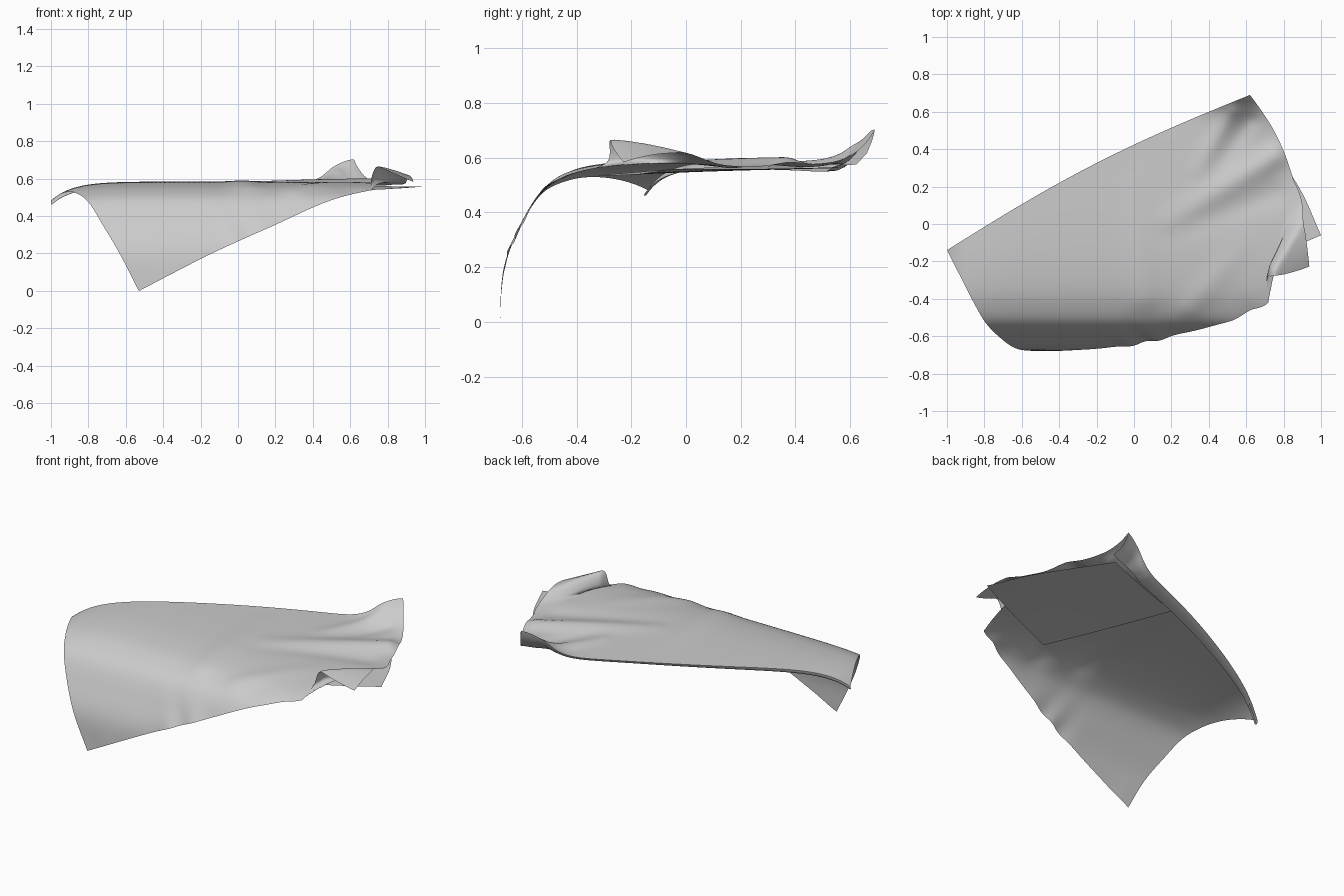
import bpy, bmesh, math
from mathutils import Vector

cube = bpy.data.objects.get("Cube")
if cube:
    bpy.data.objects.remove(cube)

grey = bpy.data.materials.new("plain grey cloth")
grey.use_nodes = True
COLOUR = (0.6, 0.6, 0.6, 1)
grey.diffuse_color = COLOUR
grey.node_tree.nodes["Principled BSDF"].inputs["Base Color"].default_value = COLOUR


def clamp(value):
    return max(0.0, min(1.0, value))


def curve(t, keys):
    """Smooth curve through rows of (parameter, value, value...)."""
    t = max(keys[0][0], min(keys[-1][0], t))
    i = 0
    while i < len(keys) - 2 and t > keys[i + 1][0]:
        i += 1
    points = [Vector(k[1:]) for k in keys]
    span = keys[i + 1][0] - keys[i][0]

    def slope(j):
        lo, hi = max(j - 1, 0), min(j + 1, len(keys) - 1)
        return (points[hi] - points[lo]) / (keys[hi][0] - keys[lo][0])

    f = (t - keys[i][0]) / span
    g = 1 - f
    return (points[i] * (g * g * (1 + 2 * f)) + points[i + 1] * (f * f * (3 - 2 * f))
            + slope(i) * (span * f * g * g) - slope(i + 1) * (span * f * f * g))


def make_object(name, rows):
    """Skin rows of points as one smooth sheet."""
    bm = bmesh.new()
    grid = [[bm.verts.new(p) for p in row] for row in rows]
    for near, far in zip(grid, grid[1:]):
        for i in range(len(near) - 1):
            bm.faces.new((near[i], near[i + 1], far[i + 1], far[i]))
    mesh = bpy.data.meshes.new(name)
    bm.to_mesh(mesh)
    bm.free()
    mesh.materials.append(grey)
    obj = bpy.data.objects.new(name, mesh)
    bpy.context.collection.objects.link(obj)
    bpy.ops.object.select_all(action="DESELECT")
    obj.select_set(True)
    bpy.context.view_layer.objects.active = obj
    bpy.ops.object.shade_smooth_by_angle(angle=math.radians(50))
    return obj


# Flat rectangle of cloth, before draping
HANG = Vector((-0.53, -1.06))
ALONG = Vector((1.62, 0.83))
ACROSS = Vector((-0.47, 0.92))
LENGTH, WIDTH = ALONG.length, ACROSS.length

# Drape over the edge: flat distance -> y, z
DRAPE = [(-1.06, -0.68, 0), (-0.86, -0.665, 0.2), (-0.69, -0.605, 0.35),
         (-0.54, -0.525, 0.48), (-0.42, -0.42, 0.54), (-0.3, -0.3, 0.568),
         (-0.1, -0.1, 0.583), (0.3, 0.3, 0.583), (0.8, 0.8, 0.575)]

# Pleat at the right end: distance past the fold -> shift x, y, z
PLEAT = [(0, 0, 0, 0), (0.09, -0.11, 0.08, 0.03), (0.17, -0.17, 0.05, 0.1),
         (0.22, -0.17, 0.03, 0.08), (0.37, -0.18, 0, -0.005)]

# Soft creases that grow from start to end: start, end, height, spread
CREASES = [((0.2, 0.02), (0.75, 0.36), 0.032, 0.07),
           ((0.2, -0.05), (0.75, 0.16), -0.012, 0.07),
           ((0.35, 0.3), (0.52, 0.6), 0.025, 0.05),
           ((0.45, 0.3), (0.62, 0.55), -0.015, 0.05),
           ((0, 0.2), (0.05, -0.4), 0.012, 0.08),
           ((0.6, -0.1), (0.3, -0.45), 0.012, 0.07)]


def crease_height(p):
    total = 0
    for start, end, height, spread in CREASES:
        a, b = Vector(start), Vector(end)
        f = clamp((p - a).dot(b - a) / (b - a).length_squared)
        gap = (p - a.lerp(b, f)).length / spread
        total += height * (0.2 + 0.8 * f) * math.exp(-gap * gap)
    return total


def cloth_point(u, v):
    flat = HANG + ALONG * u + ACROSS * v
    # back and right edges bow outwards
    flat += ACROSS.normalized() * 0.05 * math.sin(math.pi * u) * v * v
    flat += ALONG.normalized() * 0.028 * math.sin(math.pi * clamp(v * 2 - 1)) * u ** 4
    x, s = flat
    y, z = curve(s, DRAPE)
    z += crease_height(flat) - 0.02 * u ** 5 * clamp(s + 0.6)
    # drooping left corner and lifted back corner
    z -= 0.1 * math.exp(-u * LENGTH / 0.13 - (1 - v) * WIDTH / 0.2)
    z += 0.145 * math.exp(-((1 - u) * LENGTH / 0.17) ** 2 - (1 - v) * WIDTH / 0.1)
    # uneven hem
    ripple = math.exp(-v * WIDTH / 0.1) * clamp(u * 3)
    y += 0.006 * ripple * math.sin(u * 39 + 2 * math.sin(u * 17))
    # standing pleat, fading towards the back
    fade = clamp((0.2 - s) / 0.5)
    past = x - (0.72 + 0.2 * (s + 0.42))
    if past > 0 and fade > 0:
        shift = curve(past, PLEAT) * fade
        x, y, z = x + shift.x, y + shift.y, z + shift.z
    return Vector((x, y, z))


# Main cloth, its back hem turned down and curling under at the right corner
COLUMNS, ROWS = 150, 84
rows = [[cloth_point(i / COLUMNS, j / ROWS) for i in range(COLUMNS + 1)]
        for j in range(ROWS + 1)]
for turn, drop in ((0.004, 0.008), (0.014, 0.016), (0.035, 0.024), (0.08, 0.026)):
    hem = []
    for i in range(COLUMNS + 1):
        u = i / COLUMNS
        p = cloth_point(u, 1 - turn * (0.2 + 0.8 * u))
        p.z -= drop + max(0, p.z - 0.59) * turn * 8
        hem.append(p)
    rows.append(hem)
make_object("draped_cloth", rows)

# Layer tucked beneath the right end: left fold and right edge, front to back
LEFT_FOLD = [(0, 0.37, -0.33, 0.535), (0.5, 0.19, 0, 0.56), (1, 0.03, 0.36, 0.572)]
RIGHT_EDGE = [(0, 1, -0.06, 0.558), (0.4, 0.88, 0.2, 0.558), (1, 0.62, 0.58, 0.565)]
under = []
for j in range(25):
    a, b = curve(j / 24, LEFT_FOLD), curve(j / 24, RIGHT_EDGE)
    under.append([a.lerp(b, i / 24) - Vector((0, 0, 0.008 * math.sin(math.pi * i / 24)))
                  for i in range(25)])
make_object("tucked_layer", under)
